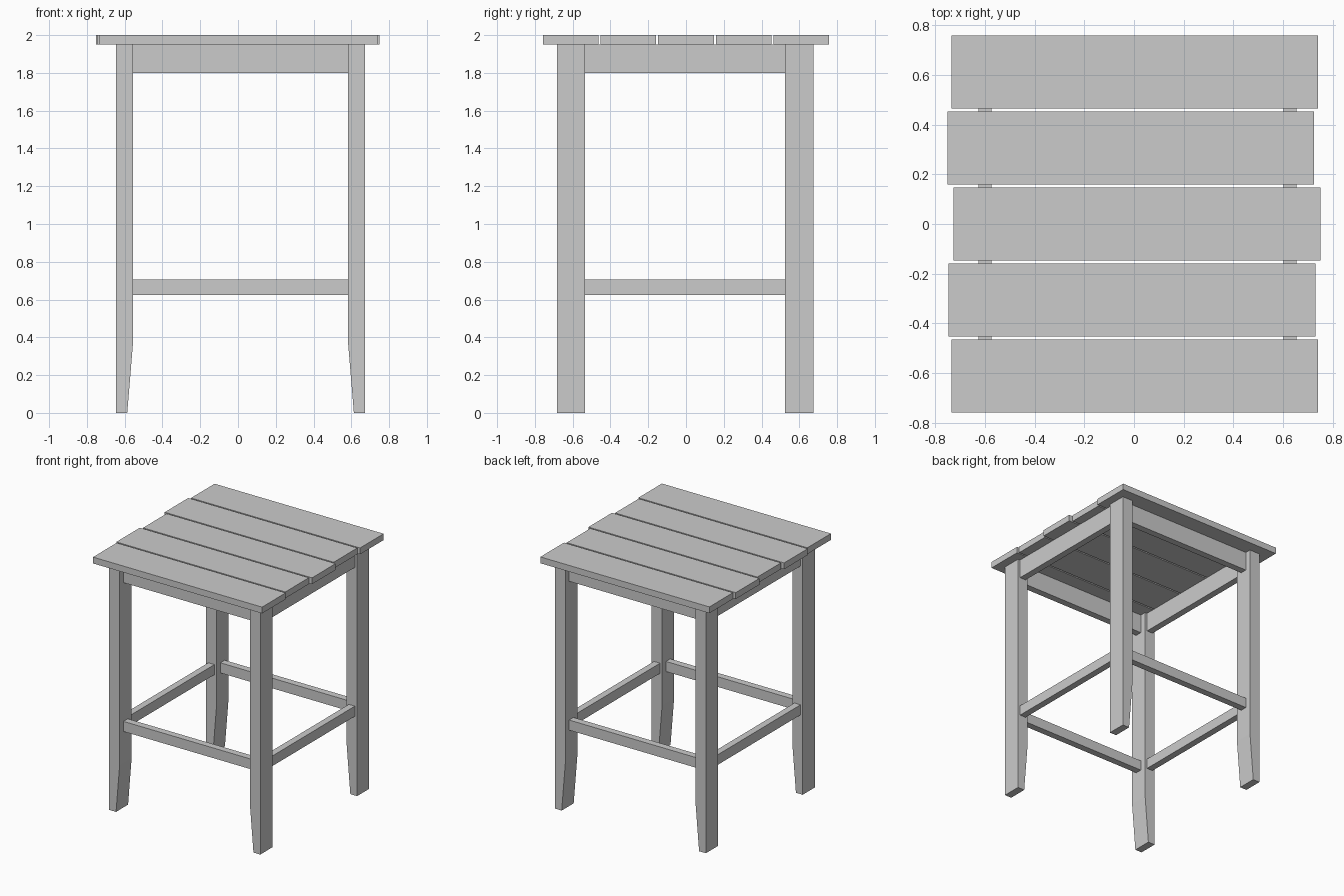
import bpy

if "Cube" in bpy.data.objects:
    bpy.data.objects.remove(bpy.data.objects["Cube"])

# Centre of the leg frame and its half sizes
CX, CY = 0.0135, -0.0045
LEG_IN_X, LEG_OUT_X = 0.5685, 0.6595
LEG_IN_Y, LEG_OUT_Y = 0.529, 0.679
RAIL_IN_X, RAIL_OUT_X = 0.587, 0.640
RAIL_IN_Y, RAIL_OUT_Y = 0.578, 0.632
TOP_Z = 1.95


def prism(name, profile, y0, y1):
    """Extrude an x-z profile along y."""
    n = len(profile)
    verts = [(x, y, z) for y in (y0, y1) for x, z in profile]
    faces = [tuple(range(n)), tuple(range(2 * n - 1, n - 1, -1))]
    faces += [(i, i + n, (i + 1) % n + n, (i + 1) % n) for i in range(n)]
    mesh = bpy.data.meshes.new(name)
    mesh.from_pydata(verts, [], faces)
    # consistent outward normals regardless of profile direction
    area = sum(profile[i][0] * profile[(i + 1) % n][1]
               - profile[(i + 1) % n][0] * profile[i][1] for i in range(n))
    if area < 0:
        mesh.flip_normals()
    obj = bpy.data.objects.new(name, mesh)
    bpy.context.collection.objects.link(obj)
    return obj


def box(name, x0, x1, y0, y1, z0, z1):
    return prism(name, [(x0, z0), (x1, z0), (x1, z1), (x0, z1)], y0, y1)


# Legs: inner face tapers towards the foot
for sx, side in ((-1, "left"), (1, "right")):
    profile = [(CX + sx * x, z) for x, z in (
        (LEG_OUT_X, 0), (LEG_OUT_X, TOP_Z), (LEG_IN_X, TOP_Z),
        (LEG_IN_X, 0.38), (0.600, 0))]
    for sy, end in ((-1, "front"), (1, "back")):
        y0, y1 = sorted((CY + sy * LEG_IN_Y, CY + sy * LEG_OUT_Y))
        prism(f"{end}_{side}_leg", profile, y0, y1)

# Aprons under the seat and stretchers lower down
for part, z0, z1 in (("apron", 1.80, TOP_Z), ("stretcher", 0.625, 0.705)):
    for s, end, side in ((-1, "front", "left"), (1, "back", "right")):
        y0, y1 = sorted((CY + s * RAIL_IN_Y, CY + s * RAIL_OUT_Y))
        box(f"{end}_{part}", CX - LEG_IN_X, CX + LEG_IN_X, y0, y1, z0, z1)
        x0, x1 = sorted((CX + s * RAIL_IN_X, CX + s * RAIL_OUT_X))
        box(f"{side}_{part}", x0, x1, CY - LEG_IN_Y, CY + LEG_IN_Y, z0, z1)

# Seat slats, front to back, slightly staggered in x
for i, shift in enumerate((0.003, -0.008, 0.0115, -0.013, 0.003)):
    y = (i - 2) * 0.3055
    box(f"seat_slat_{i + 1}", shift - 0.738, shift + 0.738,
        y - 0.147, y + 0.147, TOP_Z, 2.0)
